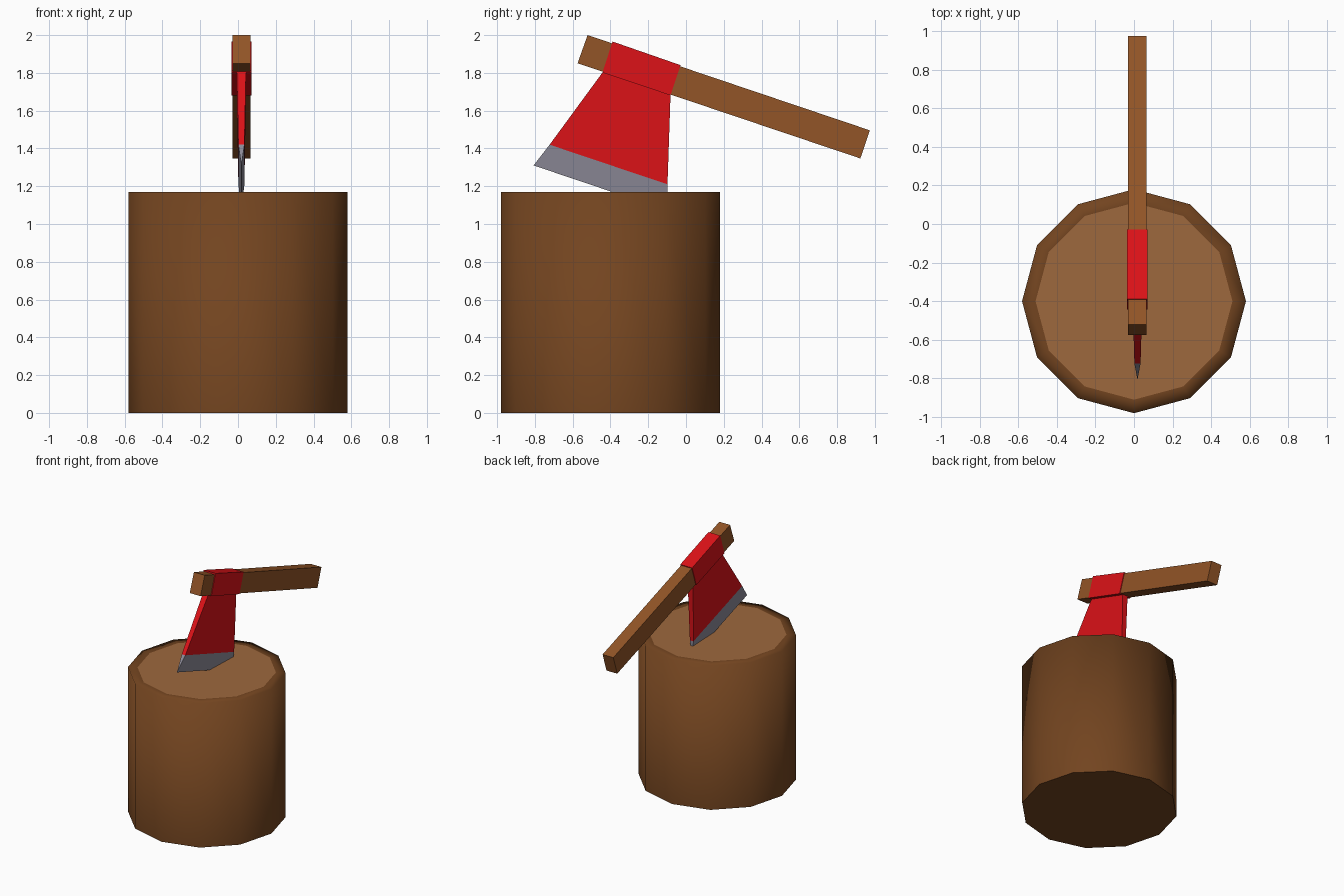
import bpy, bmesh
from mathutils import Matrix

if "Cube" in bpy.data.objects:
    bpy.data.objects.remove(bpy.data.objects["Cube"])

AXE_X = 0.018  # the axe sits slightly off the centre plane


def material(name, rgb):
    m = bpy.data.materials.new(name)
    m.diffuse_color = (*rgb, 1)
    m.use_nodes = True
    m.node_tree.nodes["Principled BSDF"].inputs["Base Color"].default_value = m.diffuse_color
    return m


bark = material("bark", (0.17, 0.058, 0.014))
cut_wood = material("cut_wood", (0.34, 0.138, 0.047))
handle_wood = material("handle_wood", (0.29, 0.09, 0.02))
red = material("red_paint", (0.72, 0.006, 0.009))
steel = material("steel", (0.27, 0.26, 0.32))


def finish(name, bm, mats):
    bmesh.ops.remove_doubles(bm, verts=bm.verts, dist=1e-5)
    bmesh.ops.recalc_face_normals(bm, faces=bm.faces)
    me = bpy.data.meshes.new(name)
    bm.to_mesh(me)
    bm.free()
    for m in mats:
        me.materials.append(m)
    ob = bpy.data.objects.new(name, me)
    bpy.context.collection.objects.link(ob)
    return ob


def slab(name, outline, mat):
    """Solid from a side outline of (y, z, half thickness) points, mirrored about AXE_X."""
    bm = bmesh.new()
    left, right = ([bm.verts.new((AXE_X + s * t, y, z)) for y, z, t in outline]
                   for s in (-1, 1))
    bm.faces.new(left)
    bm.faces.new(right[::-1])
    n = len(outline)
    for i in range(n):
        j = (i + 1) % n
        bm.faces.new((left[i], right[i], right[j], left[j]))
    bmesh.ops.dissolve_degenerate(bm, dist=1e-5, edges=bm.edges)
    return finish(name, bm, [mat])


# Stump: twelve-sided log, bark rim around an inset cut face
bm = bmesh.new()
bmesh.ops.create_cone(bm, cap_ends=True, segments=12, radius1=0.58, radius2=0.58,
                      depth=1.17, matrix=Matrix.Translation((0, -0.4, 0.585)))
for f in bm.faces:
    f.smooth = f.normal.z > -0.5
top = max(bm.faces, key=lambda f: f.calc_center_median().z)
bmesh.ops.inset_region(bm, faces=[top], thickness=0.07)
top.material_index = 1
top.smooth = False
finish("stump", bm, [bark, cut_wood])

# Handle
slab("handle", [(-0.521, 2.0, 0.048), (-0.574, 1.851, 0.048),
                (0.923, 1.347, 0.048), (0.973, 1.496, 0.048)], handle_wood)

# Socket wrapped around the handle
slab("axe_socket", [(-0.389, 1.966, 0.053), (-0.442, 1.802, 0.053),
                    (-0.082, 1.681, 0.053), (-0.029, 1.841, 0.053)], red)

# Painted blade, flaring and thinning towards the edge
slab("axe_blade", [(-0.442, 1.802, 0.024), (-0.722, 1.42, 0.016),
                   (-0.098, 1.21, 0.016), (-0.082, 1.681, 0.024)], red)

# Steel cutting edge, buried at the back in the stump
slab("cutting_edge", [(-0.722, 1.42, 0.016), (-0.807, 1.31, 0),
                      (-0.101, 1.072, 0), (-0.098, 1.21, 0.016)], steel)
